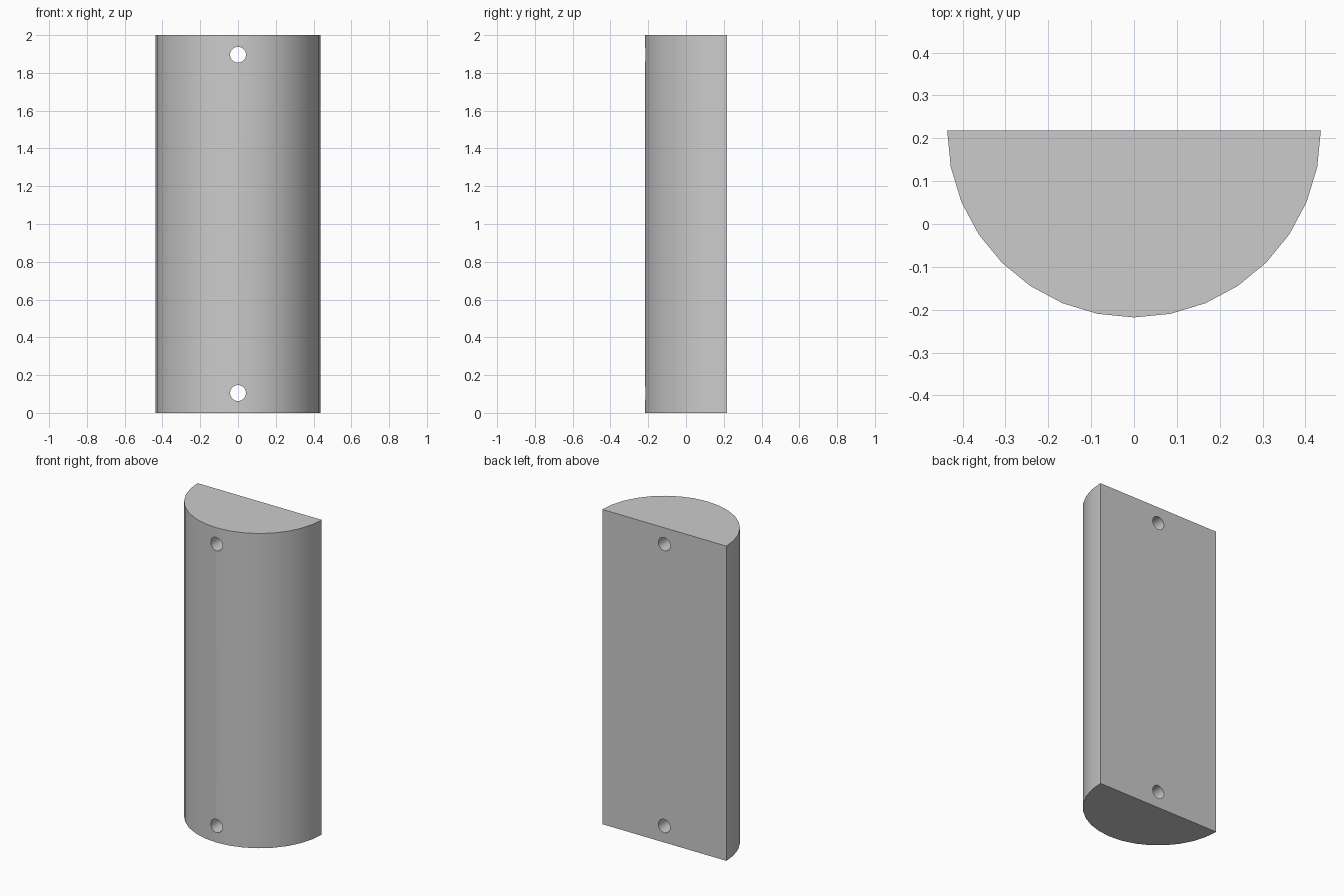
import bpy, bmesh
from math import sin, cos, pi, radians

if "Cube" in bpy.data.objects:
    bpy.data.objects.remove(bpy.data.objects["Cube"])

R, H, SEGS = 0.436, 2.0, 16
HOLE_R, HOLE_Z = 0.042, (0.105, 1.896)

# half-round body: flat back at +y, curved front at -y
bm = bmesh.new()
ring = [bm.verts.new((-R * cos(pi * i / SEGS), R / 2 - R * sin(pi * i / SEGS), 0))
        for i in range(SEGS + 1)]
base = bm.faces.new(ring)
ext = bmesh.ops.extrude_face_region(bm, geom=[base])
top = [v for v in ext["geom"] if isinstance(v, bmesh.types.BMVert)]
bmesh.ops.translate(bm, verts=top, vec=(0, 0, H))
bmesh.ops.recalc_face_normals(bm, faces=bm.faces)
mesh = bpy.data.meshes.new("half_round_body")
bm.to_mesh(mesh)
bm.free()
body = bpy.data.objects.new("half_round_body", mesh)
bpy.context.collection.objects.link(body)


def drill(z):
    """Cut a round screw hole front to back at height z."""
    bpy.ops.mesh.primitive_cylinder_add(vertices=32, radius=HOLE_R, depth=1,
                                        location=(0, 0, z), rotation=(pi / 2, 0, 0))
    cutter = bpy.context.object
    cutter.name = "hole_cutter"
    cutter.hide_render = True
    mod = body.modifiers.new("screw_hole", 'BOOLEAN')
    mod.operation, mod.solver, mod.object = 'DIFFERENCE', 'EXACT', cutter
    bpy.ops.object.select_all(action='DESELECT')
    body.select_set(True)
    bpy.context.view_layer.objects.active = body
    bpy.ops.object.modifier_apply(modifier=mod.name)
    bpy.data.objects.remove(cutter)


# screw holes near both ends
for z in HOLE_Z:
    drill(z)

# smooth curved front, crisp edges
bpy.ops.object.shade_smooth_by_angle(angle=radians(30))
